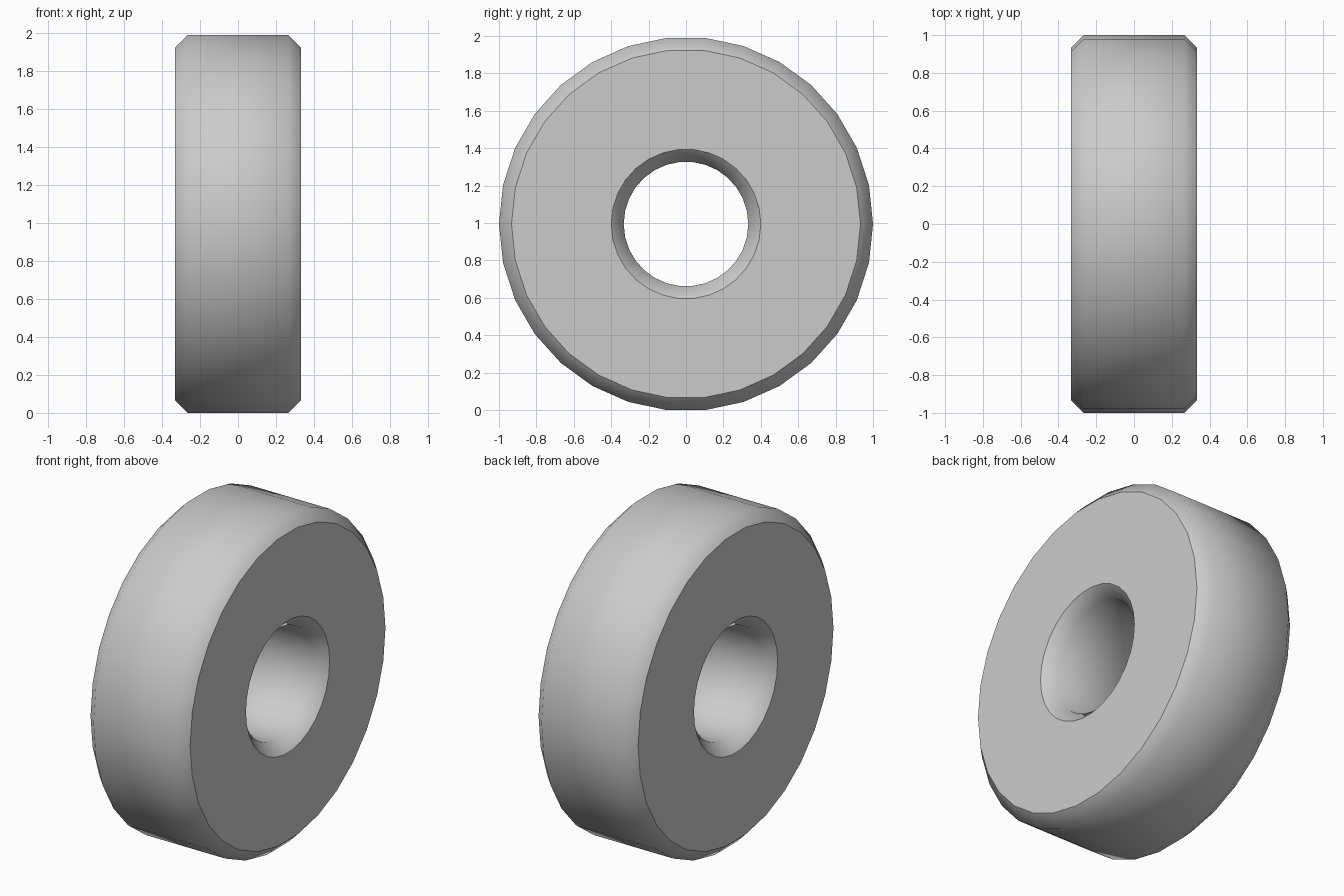
import bpy, bmesh
from math import cos, sin, pi

if "Cube" in bpy.data.objects:
    bpy.data.objects.remove(bpy.data.objects["Cube"])

SIDES = 30
CENTRE_Z = cos(pi / SIDES)          # flat bottom edge rests on z = 0
W, C = 0.333, 0.067                 # half width and chamfer size
R_OUT, R_IN = 1.0, 0.333

# Closed chamfered cross-section as (x, radius)
profile = [(-W + C, R_OUT), (W - C, R_OUT), (W, R_OUT - C), (W, R_IN + C),
           (W - C, R_IN), (-W + C, R_IN), (-W, R_IN + C), (-W, R_OUT - C)]

# Revolve the section around the x axis
bm = bmesh.new()
rings = []
for i in range(SIDES):
    a = 2 * pi * i / SIDES
    rings.append([bm.verts.new((x, r * cos(a), CENTRE_Z + r * sin(a)))
                  for x, r in profile])
n = len(profile)
for i in range(SIDES):
    p, q = rings[i], rings[(i + 1) % SIDES]
    for j in range(n):
        k = (j + 1) % n
        bm.faces.new((p[j], q[j], q[k], p[k])).smooth = True
bmesh.ops.recalc_face_normals(bm, faces=bm.faces[:])

# Crisp borders around the two flat side faces
for e in bm.edges:
    flat = [abs(f.normal.x) > 0.99 for f in e.link_faces]
    if any(flat) and not all(flat):
        e.smooth = False

mesh = bpy.data.meshes.new("wheel_ring")
bm.to_mesh(mesh)
bm.free()
bpy.context.collection.objects.link(bpy.data.objects.new("wheel_ring", mesh))
